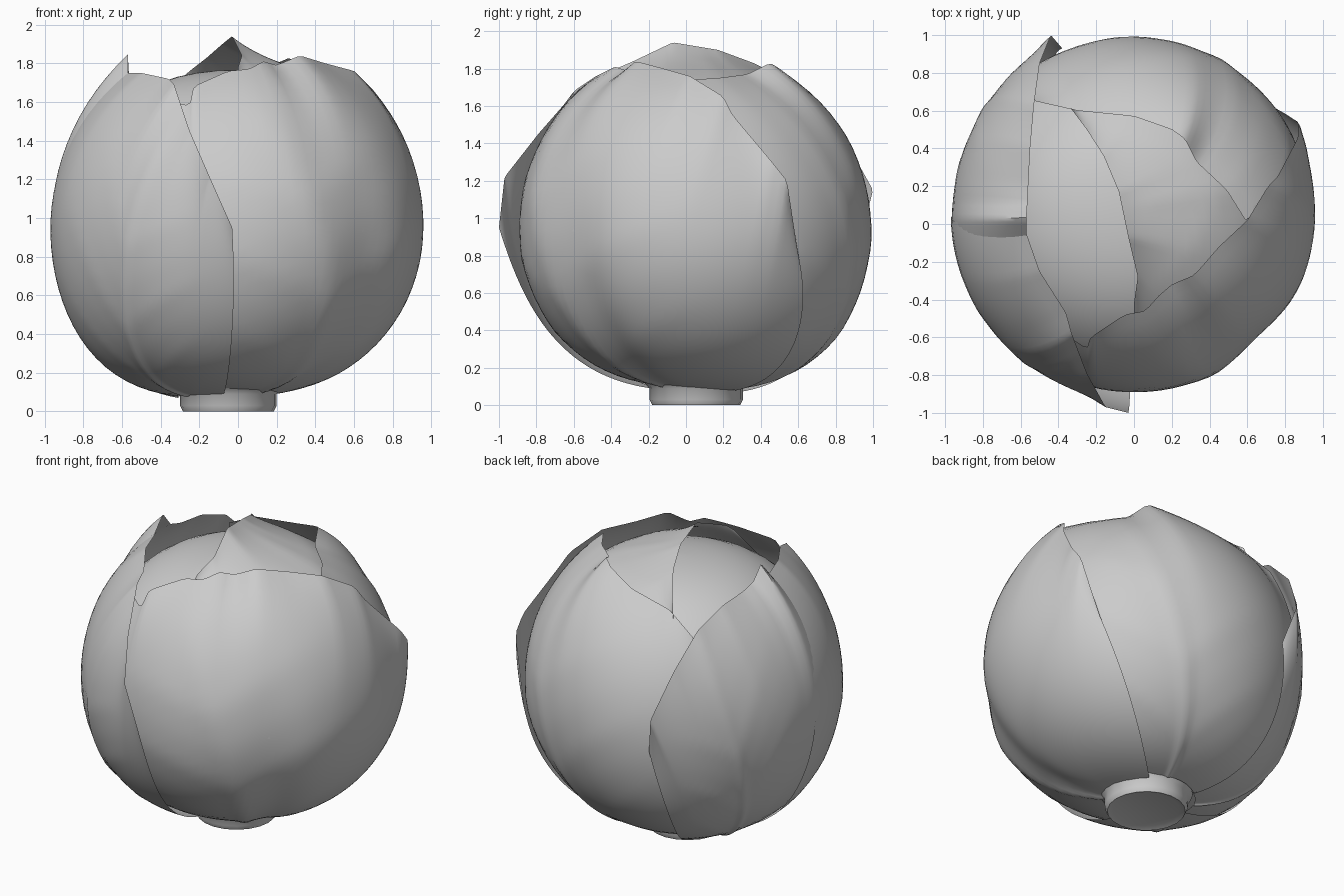
import bpy, math
from mathutils import Vector

cube = bpy.data.objects.get("Cube")
if cube:
    bpy.data.objects.remove(cube, do_unlink=True)

grey = bpy.data.materials.new("leaf_grey")
grey.use_nodes = True
grey.diffuse_color = (0.6, 0.6, 0.6, 1)
grey.node_tree.nodes["Principled BSDF"].inputs["Base Color"].default_value = (0.6, 0.6, 0.6, 1)

CENTRE = Vector((0, 0.045, 0.93))
STEM = Vector((-0.05, 0.055, 0))
COLS, ROWS = 60, 30
BASE = math.radians(17)


def envelope(phi):
    """Radius of the round head at an angle measured from straight down."""
    flat = 0.1 if phi < math.pi / 2 else 0.07
    return 0.955 - flat * math.cos(phi) ** 6


def direction(az, phi):
    return Vector((math.sin(phi) * math.cos(az), math.sin(phi) * math.sin(az), -math.cos(phi)))


def place(ray, r):
    """Point on the head; the underside leans toward the stem."""
    lean = max(0, -ray.z) ** 2
    return CENTRE + ray * r + Vector((-0.08, 0.035, 0)) * lean


def make_object(name, verts, faces):
    mesh = bpy.data.meshes.new(name)
    mesh.from_pydata(verts, [], faces)
    mesh.materials.append(grey)
    mesh.update()
    obj = bpy.data.objects.new(name, mesh)
    bpy.context.collection.objects.link(obj)
    bpy.ops.object.select_all(action="DESELECT")
    obj.select_set(True)
    bpy.context.view_layer.objects.active = obj
    bpy.ops.object.shade_smooth_by_angle(angle=math.radians(50))


def along(points, u):
    """Point at fraction u of a polyline, measured by length."""
    pts = [Vector(p) for p in points]
    lengths = [(b - a).length for a, b in zip(pts, pts[1:])]
    d = u * sum(lengths)
    for a, b, l in zip(pts, pts[1:], lengths):
        if d <= l:
            return a.lerp(b, d / l)
        d -= l
    return pts[-1]


def veins(side, v, valley):
    """Midrib, upward side veins, and a valley beside the midrib."""
    rib = 0.012 * (1 - 0.6 * v) * math.exp(-(side / 0.025) ** 2)
    branch = 0.005 * math.sin((v - 0.9 * abs(side)) * 13) ** 8 * math.exp(-(side / 0.3) ** 4)
    dip = valley * math.exp(-((side - 0.09) / 0.06) ** 2)
    return rib + (branch - dip) * math.sin(math.pi * v)


def leaf(name, span, layers, rim, crown=False, rib=(0.5, 0), valley=0):
    """Sheet that hugs the head from the stem (or the waist, for a crown leaf) to its rim.

    span and layers run from the first edge to the last; rib is the midrib's start and drift.
    """
    verts = []
    for i in range(COLS + 1):
        u = i / COLS
        tip = along(rim, u) - CENTRE
        layer = layers[0] + (layers[1] - layers[0]) * u
        base_az = math.radians(span[0] + (span[1] - span[0]) * u)
        turn = (math.atan2(tip.y, tip.x) - base_az + math.pi) % math.tau - math.pi
        tip_phi = math.acos(-tip.z / tip.length)
        flare = tip.length - layer * envelope(tip_phi)
        for j in range(ROWS + 1):
            v = j / ROWS
            if crown:
                ray = direction(base_az, math.pi / 2).lerp(tip.normalized(), v).normalized()
            else:
                ray = direction(base_az + turn * v * v, BASE + (tip_phi - BASE) * v)
            r = layer * envelope(math.acos(-ray.z)) + flare * v ** 5
            verts.append(place(ray, r + veins(u - rib[0] - rib[1] * v, v, valley) * (1 - v ** 5)))
    n = ROWS + 1
    faces = [(i * n + j, (i + 1) * n + j, (i + 1) * n + j + 1, i * n + j + 1)
             for i in range(COLS) for j in range(ROWS)]
    make_object(name, verts, faces)


def lathe(name, rings, sides):
    """Closed round body from rings given as (centre, radius)."""
    verts = [c + Vector((math.cos(math.tau * k / sides), math.sin(math.tau * k / sides), 0)) * r
             for c, r in rings for k in range(sides)]
    faces = [(m * sides + k, m * sides + (k + 1) % sides,
              (m + 1) * sides + (k + 1) % sides, (m + 1) * sides + k)
             for m in range(len(rings) - 1) for k in range(sides)]
    faces.append(tuple(reversed(range(sides))))
    faces.append(tuple(range((len(rings) - 1) * sides, len(rings) * sides)))
    make_object(name, verts, faces)


# Inner head and stem
head = []
for k in range(25):
    phi = BASE + (math.pi - 0.02 - BASE) * k / 24
    r = 0.945 * envelope(phi)
    head.append((place(Vector((0, 0, -math.cos(phi))), r), r * math.sin(phi)))
lathe("inner_head", head, 48)
lathe("stem", [(STEM + Vector((0, 0, z)), r) for r, z in
               [(0.2, 0.012), (0.235, 0), (0.25, 0.03), (0.25, 0.09), (0.28, 0.12)]], 20)

# Wrapped leaves, inner to outer; each rim runs anticlockwise from above
leaf("crown_leaf", (-100, 125), (0.96, 0.96),
     [(0, -.5, 1.72), (0, -.42, 1.78), (.02, -.28, 1.84), (-.03, -.07, 1.94),
      (-.08, .17, 1.9), (-.16, .36, 1.83), (-.25, .5, 1.76), (-.34, .62, 1.68)], crown=True)
leaf("back_leaf", (15, 130), (0.975, 0.99),
     [(.86, .3, 1.15), (.72, .1, 1.58), (.59, .02, 1.74), (.49, .18, 1.75), (.33, .33, 1.77),
      (.27, .45, 1.83), (.2, .5, 1.8), (0, .57, 1.74), (-.3, .6, 1.69), (-.52, .65, 1.57)])
leaf("front_left_leaf", (252, 407), (0.968, 1.012),
     [(-.34, -.6, 1.6), (-.25, -.66, 1.58), (-.23, -.6, 1.68), (-.05, -.48, 1.76),
      (.06, -.46, 1.77), (.13, -.38, 1.81), (.2, -.32, 1.79), (.32, -.27, 1.84),
      (.45, -.12, 1.8), (.6, .02, 1.76), (.71, .2, 1.65), (.76, .25, 1.55),
      (.87, .46, 1.3), (.87, .54, 1.2), (.77, .6, .8)], rib=(0.4, -0.2), valley=0.03)
leaf("back_right_leaf", (122, 186), (1.02, 1.0),
     [(-.38, .93, .9), (-.44, 1.0, 1.15), (-.5, .85, 1.42), (-.53, .63, 1.63),
      (-.55, .4, 1.71), (-.56, .2, 1.73), (-.565, .1, 1.76), (-.57, .03, 1.85),
      (-.57, -.06, 1.75)])
leaf("front_right_leaf", (178, 270), (1.012, 1.0),
     [(-.58, -.02, 1.75), (-.5, -.25, 1.75), (-.36, -.47, 1.72), (-.33, -.58, 1.69),
      (-.25, -.79, 1.45), (-.15, -.97, 1.22), (-.03, -1, .95)])
